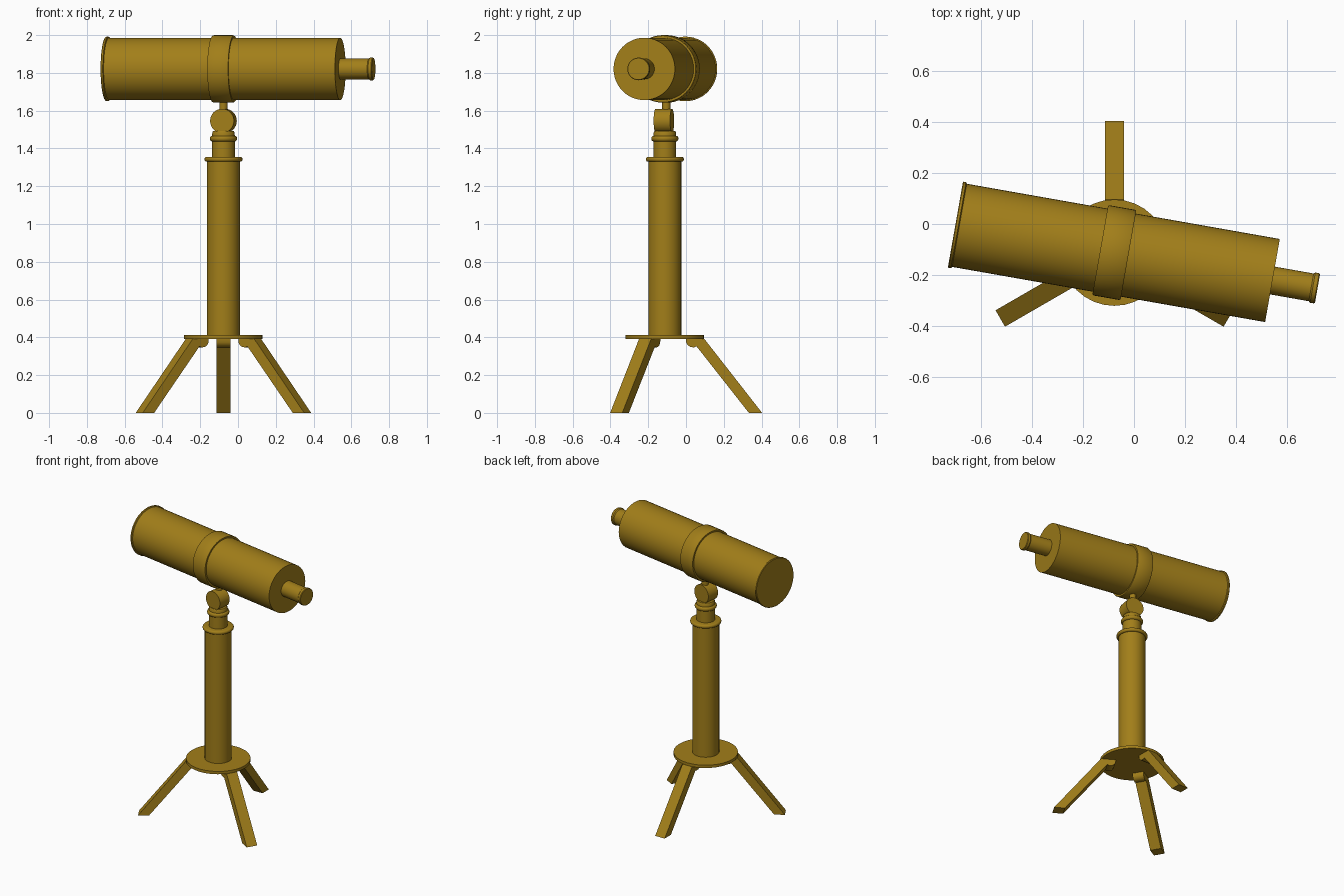
import bpy, bmesh
from math import radians, pi, cos, sin
from mathutils import Matrix, Vector

if "Cube" in bpy.data.objects:
    bpy.data.objects.remove(bpy.data.objects["Cube"])

CX, CY = -0.077, -0.112          # pedestal axis
TUBE_Z, YAW = 1.821, radians(-10)

brass = bpy.data.materials.new("brass")
brass.diffuse_color = (0.36, 0.21, 0.01, 1)
brass.use_nodes = True
brass.node_tree.nodes["Principled BSDF"].inputs["Base Color"].default_value = brass.diffuse_color


def finish(name, bm, matrix, smooth=True):
    bmesh.ops.recalc_face_normals(bm, faces=bm.faces)
    mesh = bpy.data.meshes.new(name)
    bm.to_mesh(mesh)
    bm.free()
    ob = bpy.data.objects.new(name, mesh)
    bpy.context.collection.objects.link(ob)
    ob.matrix_world = matrix
    mesh.materials.append(brass)
    if smooth:
        bpy.ops.object.select_all(action='DESELECT')
        ob.select_set(True)
        bpy.context.view_layer.objects.active = ob
        bpy.ops.object.shade_smooth_by_angle(angle=radians(35))
    return ob


def lathe(name, profile, matrix, n=32):
    """Turn a (radius, height) profile round local z and cap both ends."""
    bm = bmesh.new()
    rings = [[bm.verts.new((r * cos(2 * pi * i / n), r * sin(2 * pi * i / n), h))
              for i in range(n)] for r, h in profile]
    for a, b in zip(rings, rings[1:]):
        for i in range(n):
            j = (i + 1) % n
            bm.faces.new((a[i], a[j], b[j], b[i]))
    bm.faces.new(rings[0])
    bm.faces.new(rings[-1])
    return finish(name, bm, matrix)


def bead(r, z0, z1, bulge, steps=6):
    """Half-round moulding between two heights."""
    return [(r + bulge * sin(pi * k / steps),
             (z0 + z1) / 2 - (z1 - z0) / 2 * cos(pi * k / steps))
            for k in range(steps + 1)]


stand = Matrix.Translation((CX, CY, 0))

# Pedestal
lathe("base_plate", [(0.208, 0.392), (0.208, 0.412)], stand)
lathe("column", [(0.087, 0.41), (0.087, 1.34)], stand)
lathe("column_collar", bead(0.09, 1.33, 1.355, 0.011), stand)
lathe("neck", [(0.06, 1.35), (0.06, 1.44)], stand)
lathe("neck_collar", bead(0.06, 1.437, 1.467, 0.012) + [(0.059, 1.485), (0.055, 1.492)], stand)

# Pivot joint, turned with the tube
yaw = Matrix.Rotation(YAW, 4, 'Z')
lathe("pivot_disc", [(0.064, -0.044), (0.064, 0.044)],
      Matrix.Translation((CX, CY - 0.005, 1.546)) @ yaw @ Matrix.Rotation(pi / 2, 4, 'X'))
lathe("pivot_post", [(0.022, 1.56), (0.022, 1.67)],
      Matrix.Translation((CX, CY + 0.008, 0)), 24)

# Telescope, turned along its own axis
axis = Matrix.Translation((CX, CY, TUBE_Z)) @ yaw @ Matrix.Rotation(pi / 2, 4, 'Y')
lathe("main_tube", [(0.165, -0.622), (0.165, 0.628)], axis, 48)
lathe("front_rim", [(0.168, -0.631), (0.171, -0.628), (0.171, -0.619), (0.165, -0.615)], axis, 48)
lathe("tube_band", [(0.165, -0.056), (0.176, -0.056), (0.179, -0.05),
                    (0.179, 0.05), (0.176, 0.056), (0.165, 0.056)], axis, 48)
lathe("eyepiece", [(0.055, 0.62), (0.055, 0.79)], axis)
lathe("eyepiece_rim", [(0.055, 0.782), (0.06, 0.788), (0.06, 0.803), (0.057, 0.807)], axis)

# Three splayed legs with a rounded heel under the plate
leg_side = [(0.515, 0), (0.445, 0), (0.168, 0.352), (0.155, 0.347), (0.138, 0.348),
            (0.122, 0.357), (0.113, 0.373), (0.112, 0.393), (0.208, 0.393)]
for k in range(3):
    bm = bmesh.new()
    face = bm.faces.new([bm.verts.new((r, -0.037, z)) for r, z in leg_side])
    ext = bmesh.ops.extrude_face_region(bm, geom=[face])
    moved = [v for v in ext["geom"] if isinstance(v, bmesh.types.BMVert)]
    bmesh.ops.translate(bm, verts=moved, vec=Vector((0, 0.074, 0)))
    # keep both side caps
    if not face.is_valid or len(bm.faces) < len(leg_side) + 2:
        edges = [e for e in bm.edges if e.is_boundary]
        bmesh.ops.holes_fill(bm, edges=edges)
    finish(f"leg_{k + 1}", bm, stand @ Matrix.Rotation(radians(90 + 120 * k), 4, 'Z'))
